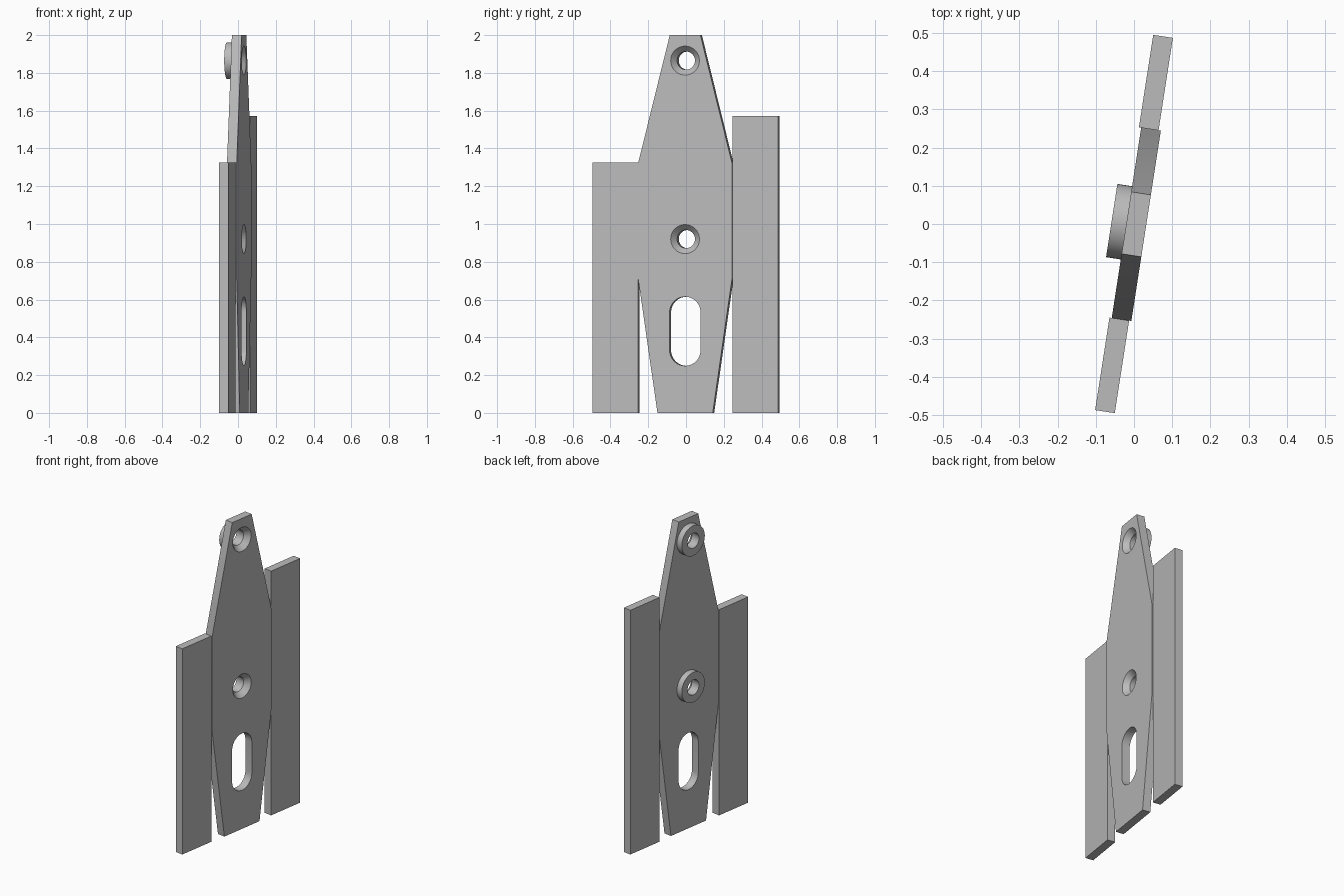
import bpy, bmesh, math

if "Cube" in bpy.data.objects:
    bpy.data.objects.remove(bpy.data.objects["Cube"])

TURN = -math.radians(8.8)   # whole assembly is turned about z
steel = bpy.data.materials.new("light_grey")
steel.diffuse_color = (0.5, 0.5, 0.5, 1)
steel.use_nodes = True
steel.node_tree.nodes["Principled BSDF"].inputs["Base Color"].default_value = steel.diffuse_color


def prism(name, outline, x0, x1):
    """Extrude a closed (y, z) outline along x from x0 to x1."""
    bm = bmesh.new()
    face = bm.faces.new([bm.verts.new((x0, y, z)) for y, z in outline])
    ext = bmesh.ops.extrude_face_region(bm, geom=[face])
    moved = [v for v in ext["geom"] if isinstance(v, bmesh.types.BMVert)]
    bmesh.ops.translate(bm, verts=moved, vec=(x1 - x0, 0, 0))
    return finish(name, bm)


def turned(name, z, profile, segs=48):
    """Solid of revolution about an x-directed axis at height z, from (x, radius) points."""
    bm = bmesh.new()
    rings = [[bm.verts.new((x, r * math.cos(a), z + r * math.sin(a)))
              for a in (2 * math.pi * i / segs for i in range(segs))]
             for x, r in profile]
    for a, b in zip(rings, rings[1:]):
        for i in range(segs):
            j = (i + 1) % segs
            bm.faces.new((a[i], a[j], b[j], b[i]))
    bm.faces.new(rings[0])
    bm.faces.new(rings[-1])
    return finish(name, bm)


def finish(name, bm):
    bmesh.ops.recalc_face_normals(bm, faces=bm.faces[:])
    mesh = bpy.data.meshes.new(name)
    bm.to_mesh(mesh)
    bm.free()
    mesh.materials.append(steel)
    ob = bpy.data.objects.new(name, mesh)
    bpy.context.collection.objects.link(ob)
    ob.rotation_euler.z = TURN
    return ob


def combine(target, tool, operation):
    """Apply a boolean to target and discard the tool."""
    bpy.context.view_layer.update()
    mod = target.modifiers.new(operation.lower(), 'BOOLEAN')
    mod.operation, mod.object, mod.solver = operation, tool, 'EXACT'
    bpy.context.view_layer.objects.active = target
    bpy.ops.object.modifier_apply(modifier=mod.name)
    bpy.data.objects.remove(tool)


# side strips, unequal heights
prism("front_strip", [(-0.497, 0), (-0.252, 0), (-0.252, 1.325), (-0.497, 1.325)], -0.026, 0.026)
prism("rear_strip", [(0.252, 0), (0.497, 0), (0.497, 1.573), (0.252, 1.573)], -0.026, 0.026)

# tapered centre plate, symmetric outline
BACK, FACE, BOSS = -0.02, 0.032, -0.059
half = [(0.148, 0), (0.252, 0.715), (0.252, 1.32), (0.082, 2.0)]
plate = prism("centre_plate", half + [(-y, z) for y, z in reversed(half)], BACK, FACE)

# round bosses on the back, countersunk through holes
for z in (0.92, 1.865):
    combine(plate, turned("boss", z, [(BOSS, 0.097), (-0.005, 0.097)]), 'UNION')
    hole = [(BOSS - 0.05, 0.048), (FACE - 0.033, 0.048), (FACE, 0.077), (FACE + 0.05, 0.077)]
    combine(plate, turned("hole_cutter", z, hole), 'DIFFERENCE')

# rounded slot near the bottom
R, N = 0.083, 20
slot = [(R * math.cos(math.pi * i / N), 0.532 + R * math.sin(math.pi * i / N)) for i in range(N + 1)]
slot += [(-y, 0.864 - z) for y, z in slot]
combine(plate, prism("slot_cutter", slot, -0.1, 0.1), 'DIFFERENCE')

# smooth round walls, sharp edges kept
bpy.ops.object.select_all(action='DESELECT')
plate.select_set(True)
bpy.context.view_layer.objects.active = plate
bpy.ops.object.shade_smooth_by_angle(angle=math.radians(20))
